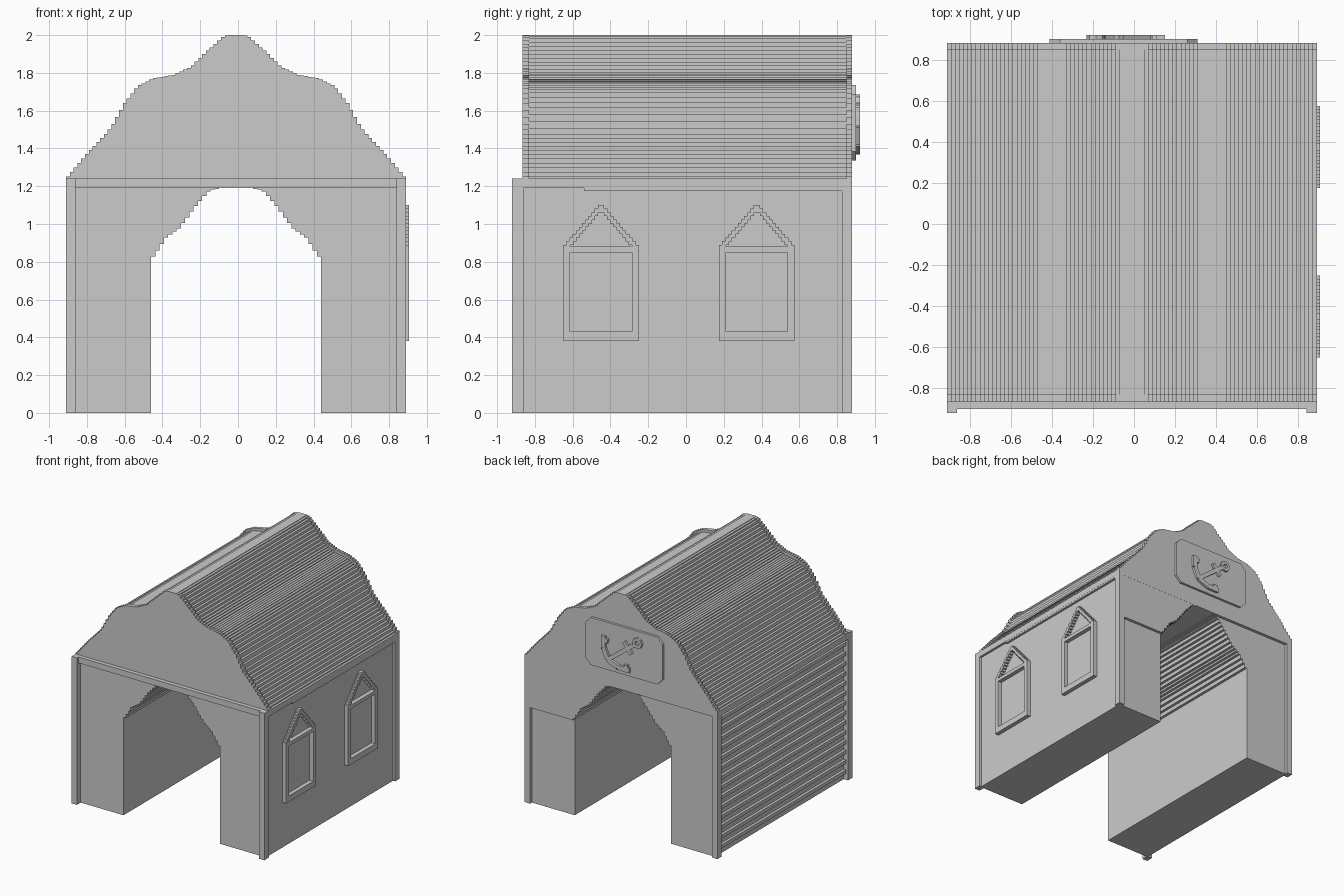
import bpy, bmesh, math

if "Cube" in bpy.data.objects:
    bpy.data.objects.remove(bpy.data.objects["Cube"])

CX = -0.01  # symmetry line of the facade


def prism(name, pts, axis, a, b):
    """Extrude a (u, z) outline along the x or y axis from a to b."""
    clean = []
    for p in pts:
        if not clean or math.dist(p, clean[-1]) > 1e-5:
            clean.append(p)
    if math.dist(clean[0], clean[-1]) < 1e-5:
        clean.pop()
    bm = bmesh.new()
    vs = [bm.verts.new((u, a, z) if axis == 'y' else (a, u, z)) for u, z in clean]
    face = bm.faces.new(vs)
    ext = bmesh.ops.extrude_face_region(bm, geom=[face])
    d = (0, b - a, 0) if axis == 'y' else (b - a, 0, 0)
    bmesh.ops.translate(bm, vec=d, verts=[g for g in ext['geom'] if isinstance(g, bmesh.types.BMVert)])
    bmesh.ops.recalc_face_normals(bm, faces=bm.faces[:])
    me = bpy.data.meshes.new(name)
    bm.to_mesh(me)
    bm.free()
    ob = bpy.data.objects.new(name, me)
    bpy.context.collection.objects.link(ob)
    return ob


def box(name, x0, x1, y0, y1, z0, z1):
    return prism(name, [(x0, z0), (x1, z0), (x1, z1), (x0, z1)], 'y', y0, y1)


def height(pts, x):
    for (xa, za), (xb, zb) in zip(pts, pts[1:]):
        if x <= xb:
            return za + (zb - za) * (x - xa) / (xb - xa)
    return pts[-1][1]


def stairs(pts, steps):
    """Turn a rising half profile into a staircase, then mirror it."""
    x0, x1 = pts[0][0], pts[-1][0]
    s = (x1 - x0) / steps
    half = [pts[0]]
    for i in range(steps):
        z = height(pts, x0 + s * (i + 0.5))
        half += [(x0 + s * i, z), (x0 + s * (i + 1), z)]
    return half + [(2 * x1 - x, z) for x, z in reversed(half[:-1])]


# Walls: one thick block with a stepped arch running right through
arch = stairs([(-0.46, 0.81), (-0.38, 0.93), (-0.31, 0.98), (-0.22, 1.10),
               (-0.15, 1.18), (-0.09, 1.19), (CX, 1.19)], 20)
prism("walls", [(-0.87, 1.24), (-0.87, 0), (-0.46, 0)] + arch +
      [(0.44, 0), (0.87, 0), (0.87, 1.24)], 'y', -0.87, 0.855)

# Roof and the slightly taller gable plates at both ends
slope = [(-0.91, 1.24), (-0.80, 1.37), (-0.67, 1.51), (-0.60, 1.64), (-0.53, 1.73),
         (-0.45, 1.77), (-0.34, 1.79), (-0.25, 1.83), (-0.19, 1.89), (-0.08, 1.99),
         (-0.05, 2.0), (CX, 2.0)]
gable = stairs(slope, 45)
roof = stairs([(-0.89, 1.24)] + [(x, z - 0.022) for x, z in slope[1:9]] +
              [(-0.08, 1.985), (-0.05, 2.0), (CX, 2.0)], 44)
prism("roof", roof, 'y', -0.83, 0.85)
prism("front_gable", gable, 'y', -0.865, -0.83)
prism("back_gable", gable, 'y', 0.85, 0.88)

# Corner posts
for side, x in (("left", -0.91), ("right", 0.84)):
    box(f"front_{side}_post", x, x + 0.05, -0.92, -0.86, 0, 1.24)
    box(f"back_{side}_post", x, x + 0.05, 0.825, 0.88, 0, 1.24)

# Eave bands
box("front_band", -0.91, 0.89, -0.90, -0.86, 1.19, 1.24)
box("left_band", -0.91, -0.86, -0.87, 0.85, 1.19, 1.24)
box("right_band", 0.86, 0.89, -0.87, 0.85, 1.19, 1.24)
box("right_band_strip", 0.86, 0.889, -0.54, 0.85, 1.175, 1.19)
box("back_band", -0.91, 0.89, 0.85, 0.88, 1.19, 1.24)

# Raised board over the right half of the back wall
right_arch = [p for p in arch if p[0] > 0.05]
prism("back_upper_board", right_arch + [(0.86, 0.81), (0.86, 1.2), (right_arch[0][0], 1.2)],
      'y', 0.85, 0.879)

# Left wall slats
for i in range(14):
    z = 0.055 + i * 0.083
    box("siding_slat", -0.893, -0.865, -0.865, 0.83, z, z + 0.03)

# Right wall windows: rectangular frame with a hollow pointed hood
for c in (-0.45, 0.375):
    x0, x1 = 0.86, 0.905
    for name, y0, y1, z0, z1 in (("window_sill", -0.2, 0.2, 0.38, 0.43),
                                 ("window_rail", -0.2, 0.2, 0.85, 0.88),
                                 ("window_stile", -0.2, -0.163, 0.43, 0.85),
                                 ("window_stile", 0.163, 0.2, 0.43, 0.85)):
        box(name, x0, x1, c + y0, c + y1, z0, z1)
    outer = stairs([(c - 0.2, 0.88), (c, 1.11)], 12)
    inner = stairs([(c - 0.163, 0.88), (c, 1.07)], 10)
    prism("window_hood", outer + inner[::-1], 'x', x0, x1)

# Sign board on the back gable
sx, sz, c = 0.36, 0.2, 0.05
mx, mz = -0.05, 1.535
prism("sign_board", [(mx + x, mz + z) for x, z in (
    (-sx + c, -sz), (sx - c, -sz), (sx, -sz + c), (sx, sz - c),
    (sx - c, sz), (-sx + c, sz), (-sx, sz - c), (-sx, -sz + c))], 'y', 0.875, 0.90)


def bar(name, p, q, w):
    """Flat raised bar between two points on the sign."""
    l = math.dist(p, q)
    nx, nz = -(q[1] - p[1]) / l * w / 2, (q[0] - p[0]) / l * w / 2
    prism(name, [(p[0] + nx, p[1] + nz), (q[0] + nx, q[1] + nz),
                 (q[0] - nx, q[1] - nz), (p[0] - nx, p[1] - nz)], 'y', 0.895, 0.92)


# Tilted anchor relief
bar("anchor_shaft", (-0.15, 1.615), (0.09, 1.43), 0.035)
bar("anchor_stock", (-0.13, 1.53), (-0.06, 1.62), 0.03)
path = [(0.13, 1.62), (0.13, 1.52), (0.09, 1.43), (0.0, 1.39), (-0.11, 1.39)]
for p, q in zip(path, path[1:]):
    bar("anchor_arm", p, q, 0.04)
bar("anchor_fluke", (0.15, 1.59), (0.09, 1.585), 0.035)
bar("anchor_fluke", (-0.085, 1.37), (-0.08, 1.43), 0.035)
ring = [(-0.185 + r * math.cos(t * math.pi / 4), 1.64 + r * math.sin(t * math.pi / 4))
        for r, order in ((0.045, range(9)), (0.02, range(8, -1, -1))) for t in order]
prism("anchor_ring", ring[:9][:-1] + [(-0.141, 1.639)] + [(-0.165, 1.639)] + ring[10:], 'y', 0.895, 0.92)
